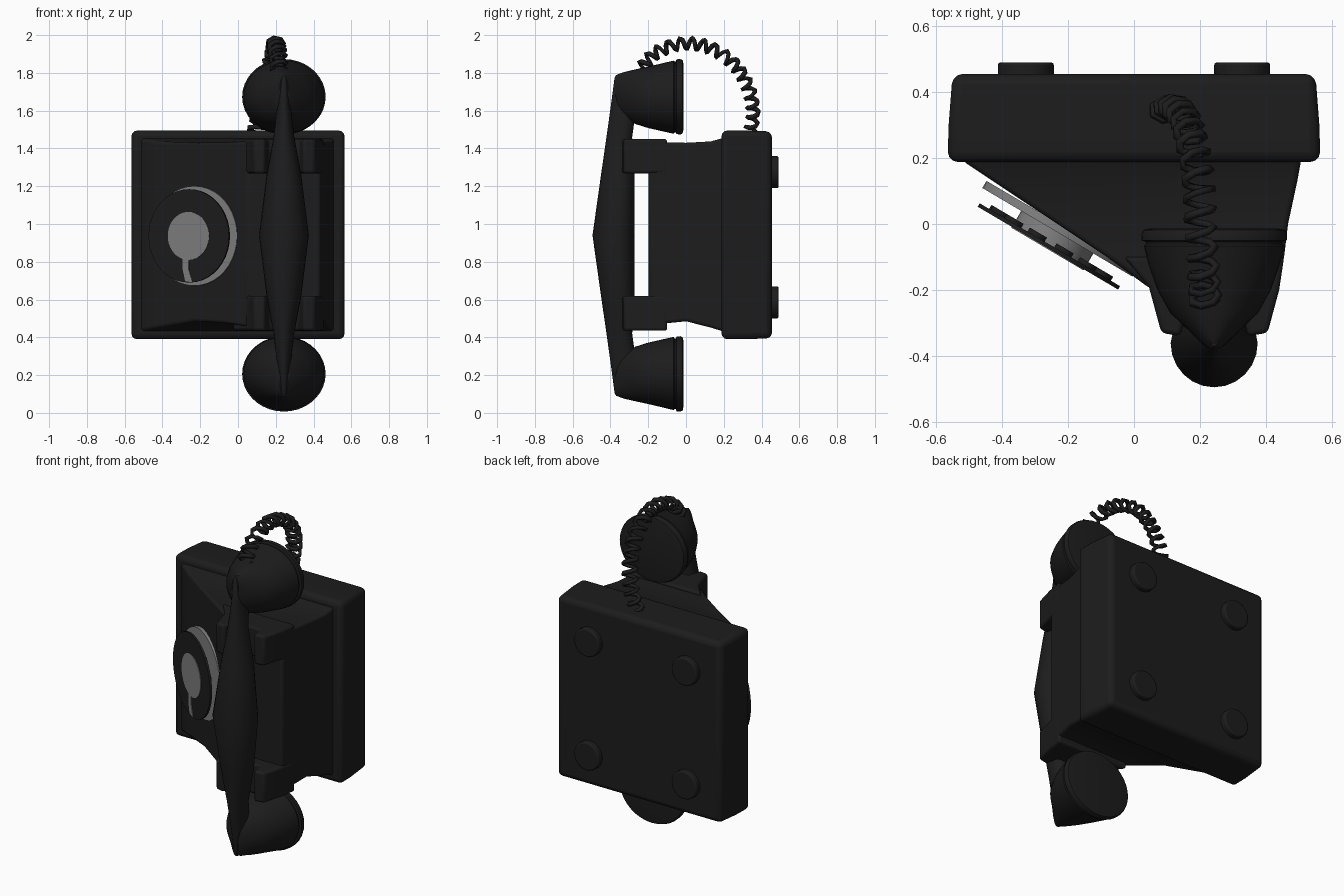
import bpy, bmesh, math
from mathutils import Matrix, Vector

if "Cube" in bpy.data.objects:
    bpy.data.objects.remove(bpy.data.objects["Cube"])


def material(name, v):
    m = bpy.data.materials.new(name)
    m.diffuse_color = (v, v, v, 1)
    m.use_nodes = True
    m.node_tree.nodes["Principled BSDF"].inputs["Base Color"].default_value = m.diffuse_color
    return m


BLACK = material("black_plastic", 0.012)
GREY = material("grey_metal", 0.21)


def finish(name, bm, mat, bevel=0.0, segs=3, angle=35):
    bmesh.ops.recalc_face_normals(bm, faces=bm.faces)
    me = bpy.data.meshes.new(name)
    bm.to_mesh(me)
    bm.free()
    ob = bpy.data.objects.new(name, me)
    bpy.context.collection.objects.link(ob)
    me.materials.append(mat)
    if bevel:
        b = ob.modifiers.new("bevel", "BEVEL")
        b.width, b.segments, b.limit_method = bevel, segs, "ANGLE"
        b.angle_limit = math.radians(30)
    bpy.context.view_layer.objects.active = ob
    ob.select_set(True)
    bpy.ops.object.shade_smooth_by_angle(angle=math.radians(angle))
    ob.select_set(False)
    return ob


def loft(name, rings, mat=BLACK, **kw):
    """Skin a list of equally sized point rings and cap both ends."""
    bm = bmesh.new()
    vs = [[bm.verts.new(p) for p in r] for r in rings]
    n = len(vs[0])
    for a, b in zip(vs, vs[1:]):
        for i in range(n):
            j = (i + 1) % n
            bm.faces.new((a[i], a[j], b[j], b[i]))
    bm.faces.new(vs[0])
    bm.faces.new(vs[-1])
    return finish(name, bm, mat, **kw)


def rect(y, x0, x1, z0, z1):
    return [(x0, y, z0), (x1, y, z0), (x1, y, z1), (x0, y, z1)]


def disc(name, r, z0, z1, mat, frame, n=40, at=(0, 0), bevel=0.0):
    bm = bmesh.new()
    bmesh.ops.create_cone(bm, cap_ends=True, segments=n, radius1=r, radius2=r, depth=z1 - z0,
                          matrix=frame @ Matrix.Translation((at[0], at[1], (z0 + z1) / 2)))
    return finish(name, bm, mat, bevel=bevel, segs=2)


# base slab with a slight draft
loft("base", [rect(0.188, -0.565, 0.565, 0.39, 1.495),
              rect(0.30, -0.562, 0.562, 0.39, 1.495),
              rect(0.455, -0.55, 0.55, 0.395, 1.49)], bevel=0.03)

# wedge-shaped body, slightly waisted
loft("body", [rect(0.22, -0.53, 0.51, 0.42, 1.465),
              rect(0.185, -0.51, 0.505, 0.435, 1.452),
              rect(0.13, -0.428, 0.495, 0.452, 1.437),
              rect(0.00, -0.232, 0.467, 0.485, 1.43),
              rect(-0.10, -0.082, 0.455, 0.475, 1.432),
              rect(-0.198, 0.052, 0.435, 0.455, 1.44)], bevel=0.015)

# four round feet on the back
back = Matrix.Rotation(math.radians(90), 4, "X")
for sx in (-1, 1):
    for z in (0.585, 1.275):
        disc("foot", 0.085, -0.49, -0.44, BLACK, Matrix.Translation((sx * 0.328, 0, z)) @ back,
             n=28, bevel=0.008)

# two forked cradles
FORK = [(-0.03, -0.1), (0.045, -0.19), (0.083, -0.33), (0.14, -0.34), (0.165, -0.262),
        (0.325, -0.262), (0.345, -0.34), (0.405, -0.33), (0.44, -0.2), (0.455, -0.1)]
for z0, z1 in ((0.435, 0.62), (1.268, 1.45)):
    loft("cradle", [[(x, y, z) for x, y in FORK] for z in (z0, z1)], bevel=0.014)

# handset grip, D-shaped sections: offset from middle, half width, front y, back y
CX, MID = 0.243, 0.94
HALF = [(0.0, 0.132, -0.495, -0.272), (0.32, 0.092, -0.45, -0.272), (0.52, 0.055, -0.421, -0.285),
        (0.70, 0.034, -0.396, -0.26), (0.835, 0.029, -0.378, -0.28), (0.85, 0.02, -0.37, -0.29)]


def d_ring(z, w, yf, yb):
    yc = yb + (yf - yb) * 0.4
    pts = []
    for i in range(24):
        a = 2 * math.pi * i / 24
        s = math.sin(a)
        pts.append((CX + w * math.cos(a), yc + (yf - yc) * s if s > 0 else yc - (yb - yc) * s, z))
    return pts


loft("handset_grip", [d_ring(MID - d, w, f, b) for d, w, f, b in HALF[:0:-1]]
     + [d_ring(MID + d, w, f, b) for d, w, f, b in HALF], angle=45)

# ear and mouth cups: y, half width, inner edge and outer edge measured from the grip middle
CUP = [(-0.374, 0.022, 0.70, 0.845), (-0.36, 0.04, 0.66, 0.853), (-0.33, 0.07, 0.63, 0.864),
       (-0.27, 0.133, 0.59, 0.878), (-0.20, 0.172, 0.568, 0.893), (-0.12, 0.20, 0.55, 0.912),
       (-0.066, 0.213, 0.538, 0.925), (-0.06, 0.207, 0.545, 0.92), (-0.054, 0.207, 0.545, 0.92),
       (-0.050, 0.22, 0.536, 0.932), (-0.030, 0.221, 0.534, 0.933), (-0.018, 0.215, 0.54, 0.928),
       (-0.013, 0.19, 0.56, 0.905)]
for s, name in ((1, "ear_cup"), (-1, "mouth_cup")):
    rings = []
    for y, w, i0, i1 in CUP:
        c, r = (i0 + i1) / 2, (i1 - i0) / 2
        rings.append([(CX + w * math.cos(a), y, MID + s * (c + r * math.sin(a)))
                      for a in (2 * math.pi * i / 36 for i in range(36))])
    loft(name, rings)

# rotary dial, facing the sloping left side
dial = Matrix(((0.861, 0, -0.508, -0.258), (-0.508, 0, -0.861, -0.068), (0, 1, 0, 0.937), (0, 0, 0, 1)))
disc("dial_plate", 0.264, -0.075, -0.05, GREY, dial)
disc("dial_hub", 0.127, -0.06, 0.009, GREY, dial)
disc("finger_wheel", 0.247, -0.006, 0.006, BLACK, dial)
for i in range(10):
    a = math.radians(-40 + 29 * i)
    disc("finger_cup", 0.03, -0.02, 0, BLACK, dial, n=12,
         at=(0.188 * math.cos(a), 0.188 * math.sin(a)))
# finger stop plate
loft("finger_stop", [[dial @ Vector((x, y, z)) for x, y in
                      ((-0.035, -0.12), (0.0, -0.125), (0.002, -0.18), (0.025, -0.245), (-0.02, -0.24), (-0.035, -0.18))]
                     for z in (0.003, 0.009)], GREY)

# coiled cord: helix wound around a smooth arc
PATH = [Vector(p) for p in ((0.215, -0.24, 1.82), (0.21, -0.16, 1.905), (0.20, -0.02, 1.955),
                            (0.195, 0.12, 1.935), (0.175, 0.25, 1.85), (0.15, 0.325, 1.73),
                            (0.12, 0.355, 1.60), (0.09, 0.34, 1.48))]


def on_path(t):
    f = min(max(t, 0), 0.9999) * (len(PATH) - 1)
    i = int(f)
    u = f - i
    p0, p1, p2 = PATH[max(i - 1, 0)], PATH[i], PATH[i + 1]
    p3 = PATH[min(i + 2, len(PATH) - 1)]
    return 0.5 * (2 * p1 + (p2 - p0) * u + (2 * p0 - 5 * p1 + 4 * p2 - p3) * u ** 2
                  + (3 * p1 - p0 - 3 * p2 + p3) * u ** 3)


TURNS, STEP = 17, 7
cu = bpy.data.curves.new("coiled_cord", "CURVE")
cu.dimensions = "3D"
cu.bevel_depth, cu.bevel_resolution, cu.use_fill_caps = 0.013, 0, True
sp = cu.splines.new("POLY")
N = TURNS * STEP
sp.points.add(N)
for k in range(N + 1):
    t = k / N
    tan = (on_path(t + 0.01) - on_path(t - 0.01)).normalized()
    side = Vector((1, 0, 0))
    side = (side - tan * side.dot(tan)).normalized()
    up = tan.cross(side)
    a = 2 * math.pi * k / STEP
    p = on_path(t) + side * (0.042 * math.cos(a)) + up * (0.03 * math.sin(a))
    sp.points[k].co = (*p, 1)
cu.materials.append(BLACK)
cord = bpy.data.objects.new("coiled_cord", cu)
bpy.context.collection.objects.link(cord)
